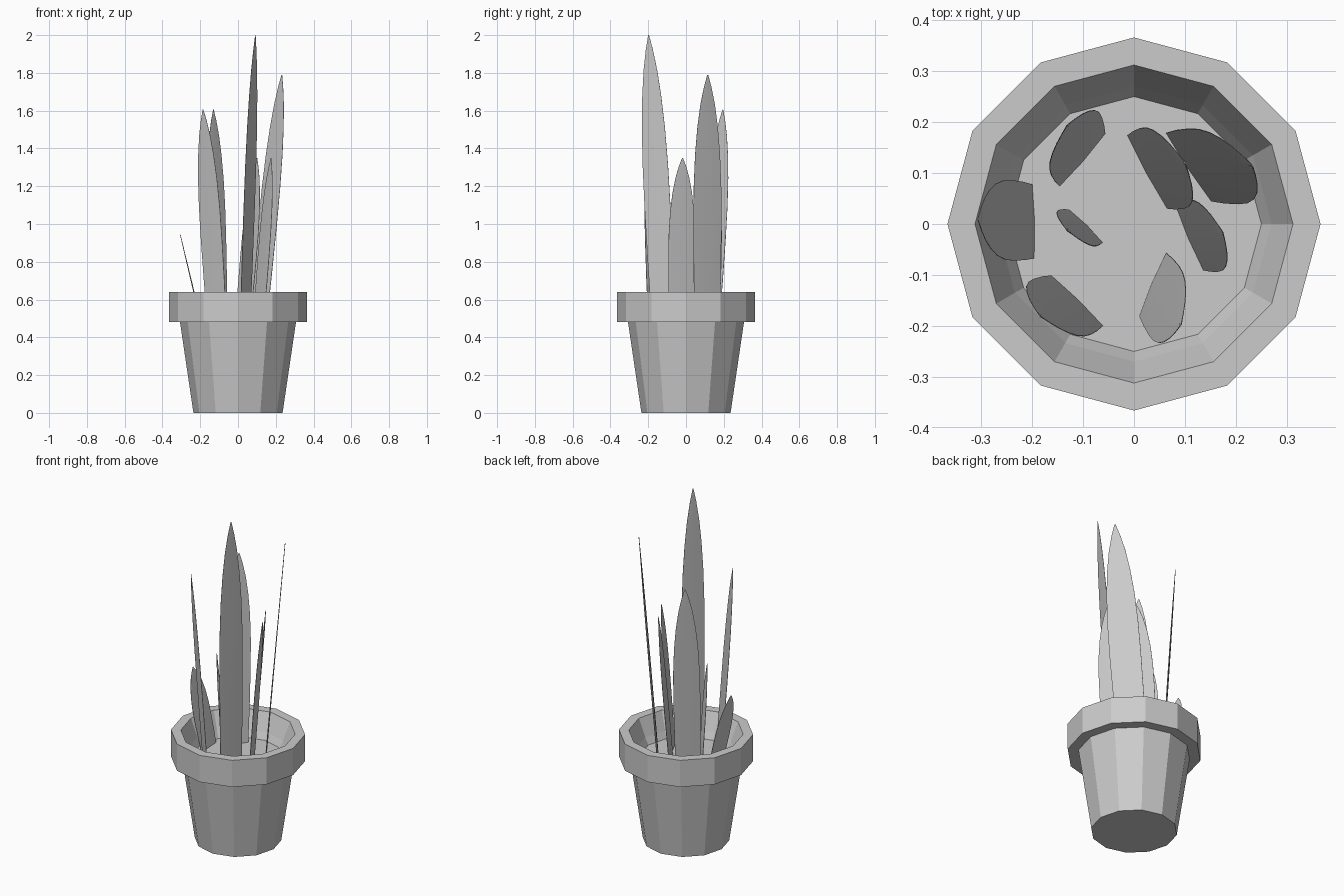
import bpy, bmesh, math
from mathutils import Vector

if "Cube" in bpy.data.objects:
    bpy.data.objects.remove(bpy.data.objects["Cube"])

SIDES = 12


def finish(name, bm):
    bmesh.ops.recalc_face_normals(bm, faces=bm.faces)
    me = bpy.data.meshes.new(name)
    bm.to_mesh(me)
    bm.free()
    ob = bpy.data.objects.new(name, me)
    bpy.context.collection.objects.link(ob)
    return ob


def lathe(name, profile):
    """Twelve-sided turned solid; open profile ends are capped."""
    bm = bmesh.new()
    rings = []
    for r, z in profile:
        rings.append([bm.verts.new((r * math.cos(math.tau * i / SIDES),
                                    r * math.sin(math.tau * i / SIDES), z))
                      for i in range(SIDES)])
    for a, b in zip(rings, rings[1:]):
        for i in range(SIDES):
            j = (i + 1) % SIDES
            bm.faces.new((a[i], a[j], b[j], b[i]))
    bm.faces.new(rings[0][::-1])
    bm.faces.new(rings[-1])
    return finish(name, bm)


# Pot with overhanging rim, tapered inside, closed by the soil surface
lathe("pot", [(0.236, 0), (0.307, 0.48), (0.366, 0.48), (0.366, 0.64),
              (0.312, 0.64), (0.27, 0.535), (0.25, 0.495)])

# Leaf outline: (fraction of length, fraction of width)
OUTLINE = [(0, 0.9), (0.2, 0.97), (0.4, 1.0), (0.55, 0.98), (0.68, 0.89),
           (0.79, 0.73), (0.88, 0.52), (0.95, 0.27), (1, 0.03)]
BASE_Z = 0.47
THICK = 0.008


def leaf(name, a, b, tip):
    """Thin blade rising from soil line a-b and leaning to a pointed tip."""
    a, b = Vector((*a, BASE_Z)), Vector((*b, BASE_Z))
    base, side, tip = (a + b) / 2, (b - a) / 2, Vector(tip)
    off = side.cross(tip - base).normalized() * THICK / 2
    bm = bmesh.new()
    rows = []
    for t, w in OUTLINE:
        c = base.lerp(tip, t)
        o = off * (1 - 0.6 * t)
        rows.append([bm.verts.new(c - side * w - o * 0.3),
                     bm.verts.new(c - o),
                     bm.verts.new(c + side * w - o * 0.3),
                     bm.verts.new(c + side * w + o * 0.3),
                     bm.verts.new(c + o),
                     bm.verts.new(c - side * w + o * 0.3)])
    for p, q in zip(rows, rows[1:]):
        for i in range(6):
            j = (i + 1) % 6
            f = bm.faces.new((p[i], p[j], q[j], q[i]))
            f.smooth = i not in (2, 5)
    bm.faces.new(rows[0][::-1])
    bm.faces.new(rows[-1])
    ob = finish(name, bm)
    bpy.ops.object.select_all(action='DESELECT')
    ob.select_set(True)
    bpy.context.view_layer.objects.active = ob
    bpy.ops.object.shade_smooth_by_angle(angle=math.radians(35))


# Leaves: two ends of the base line, then the tip
leaf("leaf_tallest", (0.066, -0.05), (0.008, -0.187), (0.092, -0.198, 2.0))
leaf("leaf_right", (0.057, 0.186), (0.155, 0.038), (0.232, 0.115, 1.79))
leaf("leaf_back_left", (-0.151, 0.068), (-0.052, 0.182), (-0.13, 0.195, 1.605))
leaf("leaf_front_left", (-0.167, -0.096), (-0.055, -0.205), (-0.185, -0.18, 1.605))
leaf("leaf_centre", (-0.018, 0.181), (0.068, 0.023), (0.1, 0.12, 1.35))
leaf("leaf_middle_right", (0.078, 0.044), (0.138, -0.097), (0.175, -0.018, 1.35))
leaf("leaf_small", (-0.13, 0.031), (-0.058, -0.04), (-0.132, -0.012, 1.08))
leaf("leaf_outer_left", (-0.195, 0.084), (-0.191, -0.074), (-0.306, 0.01, 0.945))
